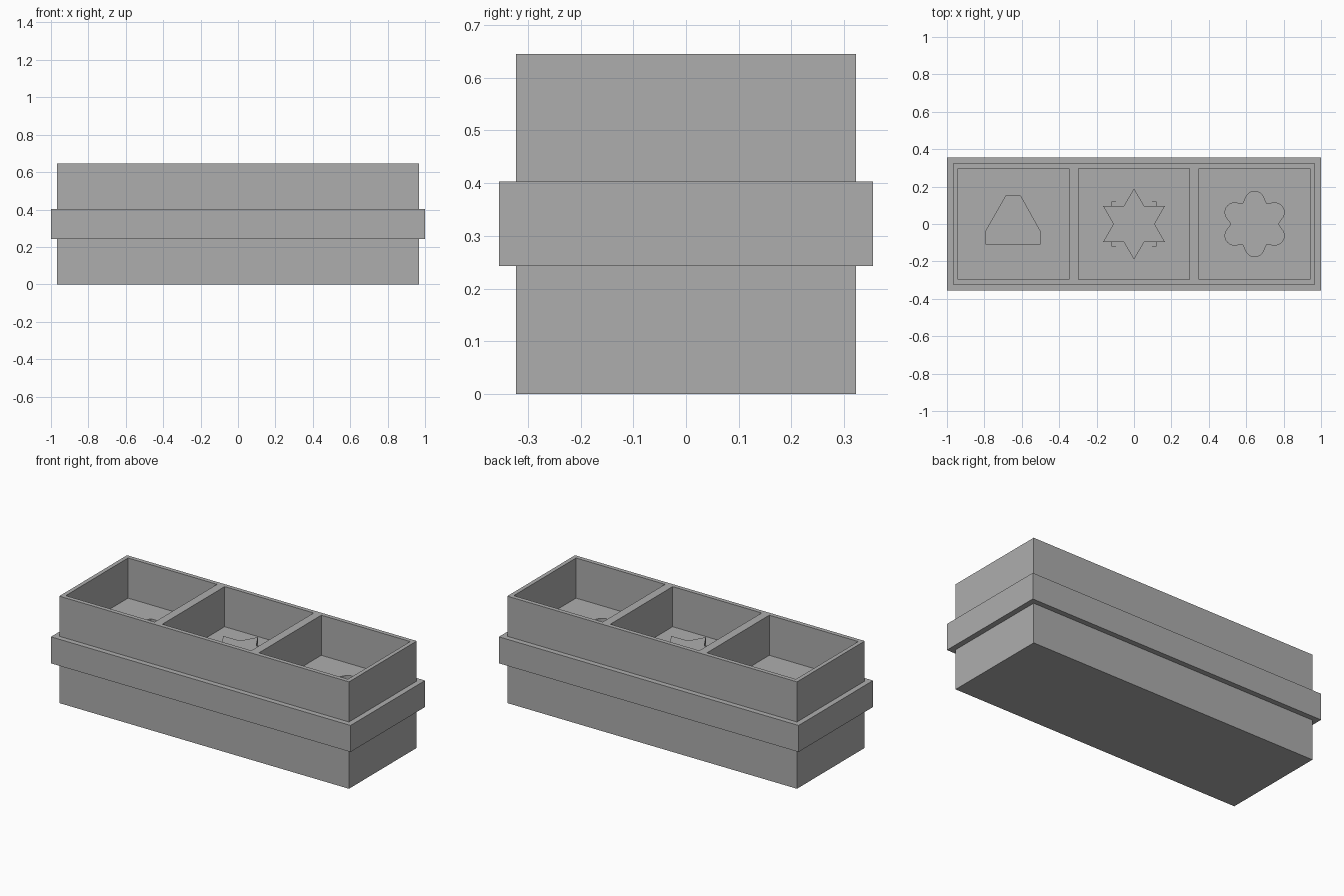
import bpy, math

if "Cube" in bpy.data.objects:
    bpy.data.objects.remove(bpy.data.objects["Cube"])

grey = bpy.data.materials.new("mid_grey")
grey.diffuse_color = (0.42, 0.42, 0.42, 1)
grey.use_nodes = True
grey.node_tree.nodes["Principled BSDF"].inputs["Base Color"].default_value = grey.diffuse_color


def rect(x0, x1, y0, y1):
    return [(x0, y0), (x1, y0), (x1, y1), (x0, y1)]


def ring(n, r, cx=0, cy=0, start=0):
    return [(cx + r * math.cos(start + i * math.tau / n),
             cy + r * math.sin(start + i * math.tau / n)) for i in range(n)]


def slab(name, loops, z0, z1):
    """Flat outline with optional holes, extruded from z0 to z1."""
    cu = bpy.data.curves.new(name + "_outline", 'CURVE')
    cu.dimensions = '2D'
    cu.fill_mode = 'BOTH'
    cu.extrude = (z1 - z0) / 2
    for pts in loops:
        sp = cu.splines.new('POLY')
        sp.points.add(len(pts) - 1)
        for p, (x, y) in zip(sp.points, pts):
            p.co = (x, y, 0, 1)
        sp.use_cyclic_u = True
    tmp = bpy.data.objects.new(name + "_tmp", cu)
    bpy.context.scene.collection.objects.link(tmp)
    bpy.context.view_layer.update()
    deps = bpy.context.evaluated_depsgraph_get()
    me = bpy.data.meshes.new_from_object(tmp.evaluated_get(deps))
    bpy.data.objects.remove(tmp)
    me.materials.clear()
    me.materials.append(grey)
    for f in me.polygons:
        f.use_smooth = False
        f.material_index = 0
    ob = bpy.data.objects.new(name, me)
    ob.location.z = (z0 + z1) / 2
    bpy.context.scene.collection.objects.link(ob)
    return ob


# Shared outlines
outer = rect(-0.967, 0.967, -0.323, 0.323)
cells = [rect(c - 0.297, c + 0.297, -0.297, 0.297) for c in (-0.645, 0, 0.645)]

# Holes in the sorting plate: cut-off triangle and six-lobed flower
triangle = [(-0.795, -0.107), (-0.5, -0.107), (-0.5, -0.043),
            (-0.607, 0.15), (-0.685, 0.15), (-0.795, -0.043)]
flower = []
for k in range(6):
    a = math.radians(30 + 60 * k)
    lx, ly = 0.645 + 0.125 * math.cos(a), 0.125 * math.sin(a)
    for d in range(-60, 61, 15):
        t = a + math.radians(d)
        flower.append((lx + 0.05 * math.cos(t), ly + 0.05 * math.sin(t)))
    n = a + math.radians(30)
    flower.append((0.645 + 0.125 * math.cos(n), 0.125 * math.sin(n)))

# Box: base, lower walls, wide middle plate, upper walls
slab("base", [outer], 0, 0.027)
slab("lower_walls", [outer] + cells, 0.027, 0.243)
slab("middle_plate", [rect(-1, 1, -0.355, 0.355), triangle, flower], 0.243, 0.403)
slab("upper_walls", [outer] + cells, 0.403, 0.645)

# Stacked blocks in the middle cell: round, square, star
slab("round_block", [ring(32, 0.155)], 0.40, 0.41)
slab("square_block", [rect(-0.121, 0.121, -0.121, 0.121)], 0.40, 0.416)
star = []
for k in range(6):
    a = math.radians(30 + 60 * k)
    star.append((0.19 * math.cos(a), 0.19 * math.sin(a)))
    star.append((0.11 * math.cos(a + math.pi / 6), 0.11 * math.sin(a + math.pi / 6)))
slab("star_block", [star], 0.40, 0.46)
